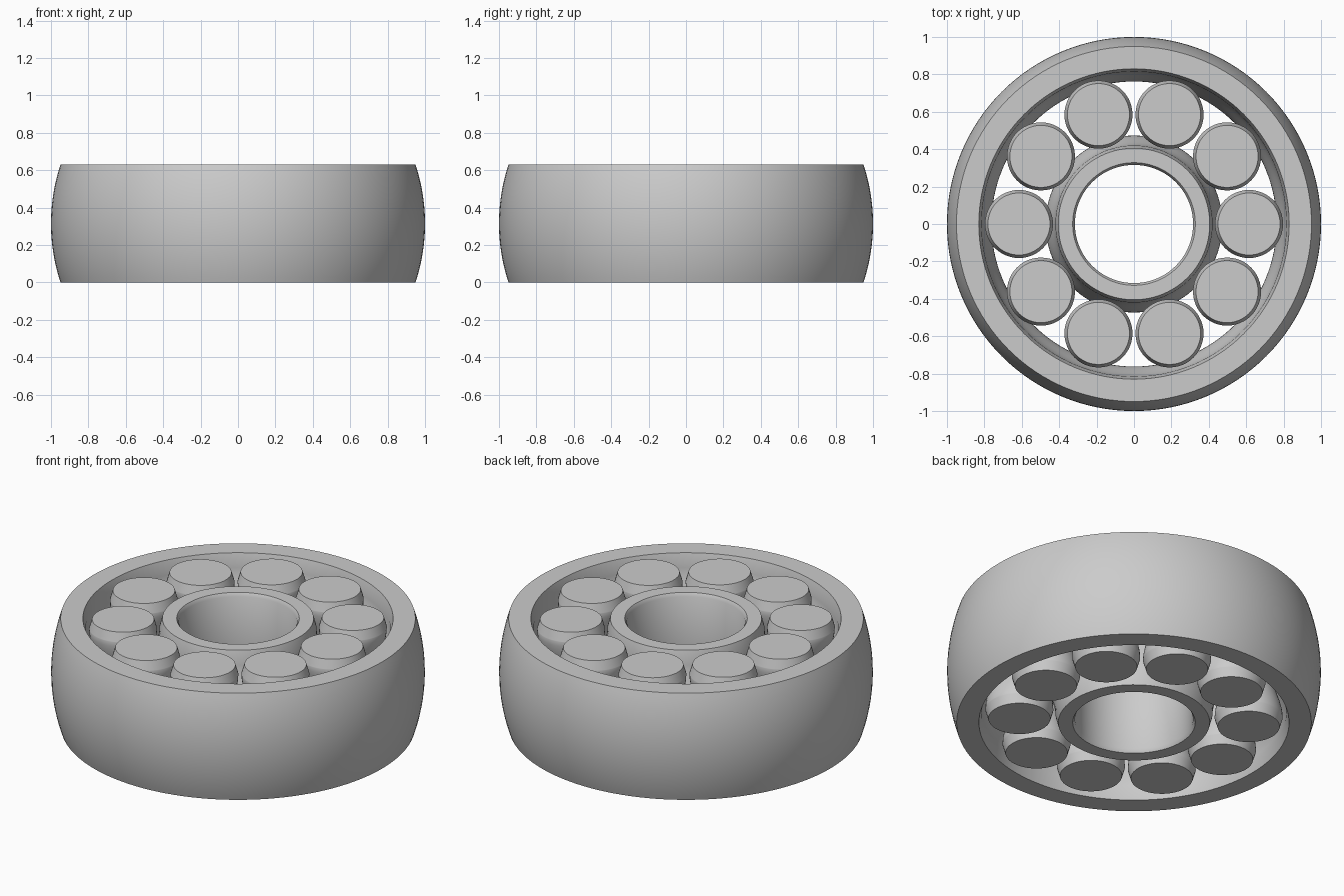
import bpy, bmesh, math

HEIGHT = 0.63
MID = HEIGHT / 2
PITCH = 0.615          # radius of the circle of rollers
ROLLERS = 10
LIP = 0.055            # height of the rounded end of each rolling surface

cube = bpy.data.objects.get("Cube")
if cube:
    bpy.data.objects.remove(cube, do_unlink=True)

steel = bpy.data.materials.new("grey steel")
steel.use_nodes = True
grey = (0.6, 0.6, 0.6, 1)
steel.diffuse_color = grey
steel.node_tree.nodes["Principled BSDF"].inputs["Base Color"].default_value = grey


def lathe(name, profile, segments, closed, location=(0, 0, 0)):
    """Spin an (r, z) profile around z; an open profile gets flat end caps."""
    bm = bmesh.new()
    rings = []
    for r, z in profile:
        rings.append([bm.verts.new((r * math.cos(a), r * math.sin(a), z))
                      for a in (math.tau * i / segments for i in range(segments))])
    pairs = list(zip(rings, rings[1:]))
    if closed:
        pairs.append((rings[-1], rings[0]))
    else:
        bm.faces.new(rings[0])
        bm.faces.new(rings[-1])
    for low, high in pairs:
        for i in range(segments):
            j = (i + 1) % segments
            bm.faces.new((low[i], low[j], high[j], high[i]))
    bmesh.ops.recalc_face_normals(bm, faces=bm.faces)
    mesh = bpy.data.meshes.new(name)
    bm.to_mesh(mesh)
    bm.free()
    mesh.materials.append(steel)
    obj = bpy.data.objects.new(name, mesh)
    obj.location = location
    bpy.context.collection.objects.link(obj)
    bpy.ops.object.select_all(action="DESELECT")
    obj.select_set(True)
    bpy.context.view_layer.objects.active = obj
    bpy.ops.object.shade_smooth_by_angle(angle=math.radians(35))
    return obj


def waist(end, middle, steps=20):
    """Smooth curve from the lower lip through the middle to the upper lip."""
    points = []
    for i in range(steps + 1):
        t = i / steps
        blend = (1 - math.cos(math.tau * t)) / 2
        points.append((end + (middle - end) * blend, LIP + (HEIGHT - 2 * LIP) * t))
    return points


def race(edge, lip, middle):
    return [(edge, 0)] + waist(lip, middle) + [(edge, HEIGHT)]


# Outer ring: slice of a sphere outside, pinched race inside
outside = []
for i in range(25):
    z = HEIGHT * (1 - i / 24)
    outside.append((math.sqrt(1 - (z - MID) ** 2), z))
lathe("outer_ring", race(0.83, 0.815, 0.762) + outside, 128, True)

# Inner ring: bulging race outside, chamfered bore inside
bore = [(0.328, HEIGHT), (0.316, HEIGHT - 0.02), (0.316, 0.02), (0.328, 0)]
lathe("inner_ring", race(0.405, 0.42, 0.473) + bore, 96, True)

# Rollers: rounded rims and a narrow waist that locks between the races
rim = [(0.166 + 0.016 * math.sin(a), LIP * (1 - math.cos(a)))
       for a in (math.pi / 2 * i / 5 for i in range(5))]
rim = [(r, LIP * math.sin(math.pi / 2 * i / 5)) for i, (r, z) in enumerate(rim)]
profile = rim + waist(0.182, 0.126) + [(r, HEIGHT - z) for r, z in reversed(rim)]
for k in range(ROLLERS):
    a = math.tau * k / ROLLERS
    lathe(f"roller_{k + 1}", profile, 48, False,
          (PITCH * math.cos(a), PITCH * math.sin(a), 0))
